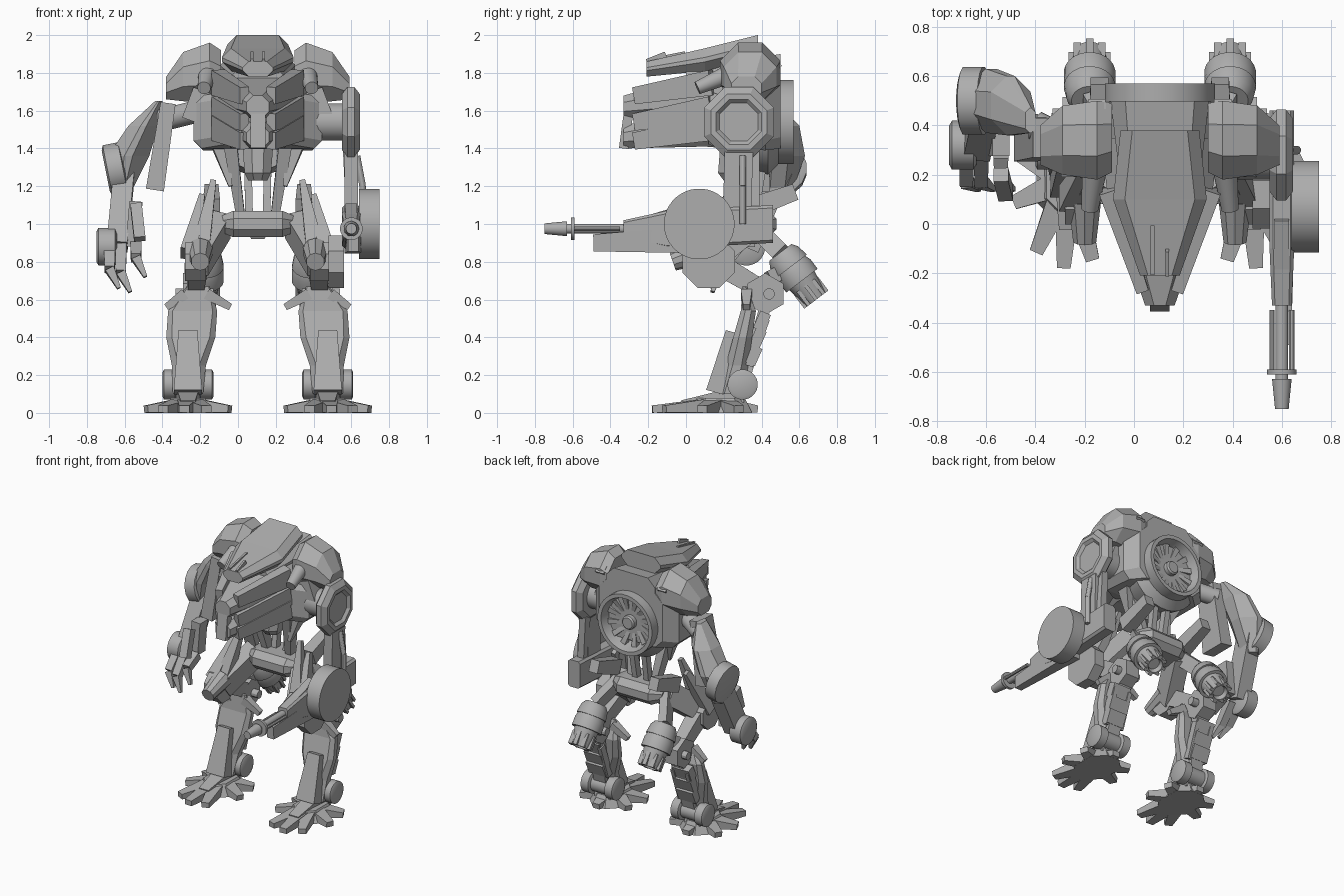
import bpy, bmesh, math
from mathutils import Vector

if "Cube" in bpy.data.objects:
    bpy.data.objects.remove(bpy.data.objects["Cube"])

MIDDLE = .105  # symmetry plane of body and legs
COLOUR = (.42, .42, .42, 1)
grey = bpy.data.materials.new("grey_metal")
grey.use_nodes = True
grey.diffuse_color = COLOUR
grey.node_tree.nodes["Principled BSDF"].inputs["Base Color"].default_value = COLOUR

# Turned outlines: fraction along the axis, fraction of the radius
ROD = [(0, 1), (1, 1)]
CONE = [(0, .7), (1, 1)]
DRUM = [(0, .8), (.1, 1), (.9, 1), (1, .8)]
CUP = [(0, .8), (.3, 1), (.7, 1), (1, .8), (1, .65), (.8, .55)]
INTAKE = [(0, .9), (.5, 1), (.7, .8), (1, .8), (1, .7), (.6, .6)]
JET = [(0, .7), (.1, .9), (.3, 1), (.3, .9), (.4, 1), (.6, 1), (.6, .8), (1, .6), (1, .5), (.9, .4)]


def finish(name, rings, pair, smooth=False):
    """Skin point rings and cap both ends; pair adds the mirrored twin."""
    for side in (("left_", "right_") if pair else ("",)):
        bm = bmesh.new()
        loops = []
        for ring in rings:
            points = [Vector(point) for point in ring]
            if side == "right_":
                for point in points:
                    point.x = MIDDLE + MIDDLE - point.x
            loops.append([bm.verts.new(point) for point in points])
        for before, after in zip(loops, loops[1:]):
            for i in range(len(before)):
                bm.faces.new((before[i - 1], before[i], after[i], after[i - 1]))
        bm.faces.new(loops[0])
        bm.faces.new(loops[-1])
        bmesh.ops.recalc_face_normals(bm, faces=bm.faces)
        mesh = bpy.data.meshes.new(side + name)
        bm.to_mesh(mesh)
        bm.free()
        if smooth:
            mesh.shade_smooth()
            mesh.set_sharp_from_angle(angle=math.radians(30))
        mesh.materials.append(grey)
        bpy.context.collection.objects.link(bpy.data.objects.new(side + name, mesh))


def near(joint, out=0, back=0, up=0):
    return joint + Vector((out, back, up))


def section(x=MIDDLE, y=0, z=0, wide=.1, tall=.1):
    """Centre and half sizes of one chamfered cross-section."""
    return Vector((x, y, z)), wide, tall


def loft(name, axis, sections, pair=False, chamfer=.6):
    u, v = [Vector([float(letter == other) for other in "xyz"]) for letter in "xyz" if letter != axis]
    rings = []
    for centre, wide, tall in sections:
        cut = chamfer * min(wide, tall)
        ring = []
        for i, j in ((1, 1), (-1, 1), (-1, -1), (1, -1)):
            corners = [(wide * i, (tall - cut) * j), ((wide - cut) * i, tall * j)]
            ring += [centre + u * a + v * b for a, b in corners[::i * j]]
        rings.append(ring)
    finish(name, rings, pair)


def frame(start, end):
    along = end - start
    guide = Vector((1, 0, 0)) if abs(along.normalized().x) < .8 else Vector((0, 1, 0))
    deep = along.cross(guide).normalized()
    return deep.cross(along).normalized(), deep


def beam(name, start, end, width, depth, taper=1, pair=False):
    """Box bar between two points; taper scales the far end."""
    wide, deep = frame(start, end)
    rings = []
    for point, scale in ((start, .5), (end, .5 * taper)):
        rings.append([point + wide * (width * scale * i) + deep * (depth * scale * j)
                      for i, j in ((1, 1), (-1, 1), (-1, -1), (1, -1))])
    finish(name, rings, pair)


def lathe(name, start, end, radius, outline=ROD, sides=24, pair=False):
    wide, deep = frame(start, end)
    angles = [math.tau * (i + .5) / sides for i in range(sides)]
    rings = [[start.lerp(end, t) + (wide * math.cos(a) + deep * math.sin(a)) * radius * scale
              for a in angles] for t, scale in outline]
    finish(name, rings, pair, smooth=sides > 10)


# Joints that the parts hang from
CHEST = Vector((MIDDLE, .3, 1.54))
SHOULDER = Vector((.5, .28, 1.54))
HIP = Vector((.3, .35, 1))
KNEE = Vector((.42, .1, .8))
HOCK = Vector((.44, .44, .63))
ANKLE = Vector((.475, .3, .15))
THRUSTER = Vector((.39, .5, .85))
NOZZLE = Vector((.39, .69, .6))
BREECH = Vector((.6, .1, 1))
ARMPIT = Vector((-.4, .4, 1.6))
ELBOW = Vector((-.6, .5, 1.3))
WRIST = Vector((-.64, .32, .88))

# Head: hood, canopy, jaw and snout
loft("hood", "y", [section(y=-.21, z=1.82, wide=.08, tall=.04), section(y=.1, z=1.87, wide=.19, tall=.06),
                   section(y=.38, z=1.94, wide=.16, tall=.06)], chamfer=.8)
loft("neck_block", "y", [section(z=1.76, wide=.14, tall=.06), section(y=.5, z=1.8, wide=.2)])
loft("canopy", "y", [section(y=-.33, z=1.62, wide=.06, tall=.06),
                     section(y=.1, z=1.68, wide=.21, tall=.12),
                     section(y=.35, z=1.68, wide=.24, tall=.14)])
loft("jaw", "y", [section(y=-.33, z=1.46, wide=.06, tall=.06),
                  section(y=.1, z=1.52, wide=.2, tall=.11),
                  section(y=.35, z=1.52, wide=.24, tall=.13)])
beam("snout", near(CHEST, back=-.63, up=-.14), near(CHEST, back=-.6, up=.08), width=.08, depth=.05)
for level, name in ((-.1, "jaw_blade"), (0, "cheek_blade"), (.14, "brow_blade")):
    beam(name, near(CHEST, out=.07, back=-.57, up=level),
         near(CHEST, out=.21, back=-.16, up=level + .07), width=.05, depth=.09, taper=1.5, pair=True)
for out, back in ((-.03, -.3), (.03, -.4)):
    beam("antenna_blade", near(CHEST, out, back=-.5, up=.3), near(CHEST, out, back, up=.34),
         width=.015, depth=.07)
lathe("side_gun", near(SHOULDER, out=-.11, back=-.22, up=.18),
      near(SHOULDER, out=-.13, back=-.06, up=.25), radius=.05, outline=CONE, pair=True)

# Torso shell and rear turbine
loft("torso", "y", [section(y=.12, z=1.56, wide=.22, tall=.14), section(y=.2, z=1.54, wide=.34, tall=.14),
                    section(y=.42, z=1.56, wide=.34, tall=.17),
                    section(y=.5, z=1.6, wide=.26, tall=.2)], chamfer=.3)
lathe("turbine_housing", CHEST, near(CHEST, back=.27), radius=.28, outline=INTAKE, sides=32)
lathe("turbine_hub", near(CHEST, back=.14), near(CHEST, back=.24), radius=.05, outline=DRUM)
for i in range(12):
    turn = math.tau * i / 12
    beam("turbine_blade", near(CHEST, .04 * math.cos(turn), .18, .04 * math.sin(turn)),
         near(CHEST, .18 * math.cos(turn + .3), .2, .18 * math.sin(turn + .3)),
         width=.02, depth=.02, taper=2)

# Shoulder armour
loft("shoulder_armour", "x", [section(x=.3, y=.35, z=1.78, wide=.14, tall=.14),
                              section(x=.36, y=.34, z=1.8, wide=.16, tall=.16),
                              section(x=.5, y=.34, z=1.78, wide=.14, tall=.13),
                              section(x=.59, y=.32, z=1.72, wide=.08, tall=.06)], True)
beam("shoulder_vent", near(SHOULDER, out=-.14, back=.17, up=.32),
     near(SHOULDER, out=-.14, back=.21, up=.28), width=.07, depth=.05, pair=True)
beam("shoulder_mount", near(SHOULDER, out=-.12, up=.16), near(SHOULDER, out=-.06),
     width=.14, depth=.18, pair=True)

# Waist struts, pelvis and hip skirts
beam("waist_strut", near(HIP, out=-.05, back=-.1, up=.42), near(HIP, out=-.11),
     width=.07, depth=.1, taper=.6, pair=True)
beam("waist_spike", near(HIP, back=-.06, up=.42), near(HIP, out=-.05, back=-.1, up=.2),
     width=.1, depth=.1, taper=.2, pair=True)
beam("waist_piston", near(HIP, out=-.14, back=.07, up=.42), near(HIP, out=-.15),
     width=.04, depth=.05, pair=True)
loft("chin_block", "z", [section(y=.25, z=1.23, wide=.05, tall=.05), section(y=.27, z=1.27, wide=.07),
                         section(y=.28, z=1.4, wide=.08)])
loft("pelvis", "x", [section(x=MIDDLE + out, y=.34, z=1, wide=wide, tall=wide / 2)
                     for out, wide in ((-.2, .08), (-.13, .14), (.13, .14), (.2, .08))])
beam("pelvis_keel", near(CHEST, up=-.55), near(CHEST, up=-.62), width=.14, depth=.16, taper=.5)
beam("hip_skirt", near(HIP, out=.05, back=-.02, up=.08), near(HIP, out=.05, back=.23, up=.17),
     width=.09, depth=.11, taper=.8, pair=True)

# Thighs, knees and hocks
beam("thigh", HIP, KNEE, width=.11, depth=.16, pair=True)
beam("thigh_fin", near(HIP, out=.04, back=-.1, up=.23), near(KNEE),
     width=.03, depth=.03, taper=3.5, pair=True)
beam("outer_thigh_fin", near(HIP, out=.1, back=-.08, up=.15), near(KNEE, out=.05, up=.04),
     width=.03, depth=.04, taper=3, pair=True)
lathe("knee_drum", near(KNEE, out=-.04), near(KNEE, out=.07), radius=.11, sides=8, pair=True)
lathe("knee_barrel", near(KNEE, out=-.01, back=-.17), near(KNEE, out=-.01, up=.06),
      radius=.07, outline=CONE, sides=10, pair=True)
beam("hock_link", near(KNEE, back=.05), HOCK, width=.1, depth=.12, taper=.8, pair=True)
lathe("hock_plate", near(HOCK, out=-.05, back=-.02), near(HOCK, out=.06, back=-.02), radius=.11,
      sides=6, pair=True)
lathe("hock_pin", near(HOCK, out=-.1), near(HOCK, out=.1), radius=.03, sides=12, pair=True)
for name, out in (("inner_hock_peg", -.19), ("outer_hock_peg", .15)):
    beam(name, near(HOCK, out=out / 3, back=-.12), near(HOCK, out=out, back=-.12, up=-.07),
         width=.06, depth=.06, taper=.6, pair=True)

# Leg thrusters
beam("thruster_arm", HIP, THRUSTER, width=.06, depth=.1, pair=True)
beam("thruster_mount", near(HOCK, up=.08), THRUSTER.lerp(NOZZLE, .3), width=.06, depth=.08, pair=True)
lathe("leg_thruster", THRUSTER, NOZZLE, radius=.105, outline=JET, pair=True)
wide, deep = frame(THRUSTER, NOZZLE)
for i in range(8):
    turn = math.tau * i / 8
    spread = (wide * math.cos(turn) + deep * math.sin(turn)) * .07
    beam("thruster_rib", THRUSTER.lerp(NOZZLE, .7) + spread, NOZZLE + spread,
         width=.03, depth=.02, pair=True)

# Shins and rear pistons
loft("shin_armour", "z", [section(.475, .23, .1, wide=.08, tall=.07),
                          section(.47, .27, .25, wide=.09, tall=.06),
                          section(.46, .3, .4, wide=.13, tall=.05),
                          section(.45, .33, .54, wide=.13, tall=.04),
                          section(.42, .31, .67, wide=.06, tall=.01)], pair=True)
beam("shin_guard", near(ANKLE, back=-.06, up=.28), near(ANKLE, back=-.15, up=-.04),
     width=.1, depth=.06, taper=1.5, pair=True)
beam("calf", HOCK, ANKLE, width=.1, depth=.06, pair=True)
for out in (-.07, .05):
    beam("calf_piston", near(ANKLE, out, back=.12, up=.35), near(ANKLE, out, back=.03, up=.1),
         width=.03, depth=.05, pair=True)
for step in (.15, .24, .33):
    beam("calf_block", near(ANKLE, back=step / 4, up=step - .04),
         near(ANKLE, back=step / 4 + .04, up=step + .05), width=.14, depth=.06, pair=True)
for side in (-1, 1):
    lathe("ankle_drum", near(ANKLE, out=side * .06), near(ANKLE, out=side * .135),
          radius=.08, outline=DRUM, pair=True)
lathe("ankle_axle", near(ANKLE, out=-.1), near(ANKLE, out=.1), radius=.06, pair=True)

# Feet with splayed toes on an oval
SOLE = near(ANKLE, back=-.12, up=-.12)
loft("foot", "z", [section(SOLE.x, SOLE.y, z, wide=.13 - z / 2, tall=.17 - z / 2)
                   for z in (0, .04, .08)], True)
for degrees in (5, 35, -25, 75, -75, 120, -120, 180):
    turn = math.radians(degrees)
    tip = Vector((.23 * math.sin(turn), -math.cos(turn) * (.36 if math.cos(turn) > 0 else .2), -.01))
    beam("toe", near(SOLE + tip * .3, up=.01), SOLE + tip, width=.1, depth=.07, taper=.55, pair=True)
beam("instep", near(ANKLE, up=-.05), near(SOLE, back=-.2, up=.01),
     width=.13, depth=.09, taper=.6, pair=True)

# Left arm: octagonal shoulder drum, link and cannon
lathe("drum_axle", near(SHOULDER, out=-.1), near(SHOULDER, out=.08), radius=.1)
lathe("shoulder_drum", near(SHOULDER, out=.05), near(SHOULDER, out=.145), radius=.2,
      outline=CUP, sides=8)
beam("gun_arm_link", near(SHOULDER, out=.1, up=-.16), near(BREECH, back=.17, up=.06),
     width=.07, depth=.15)
beam("gun_arm_brace", near(SHOULDER, out=.08, back=.08, up=-.14), near(BREECH, back=.26),
     width=.05, depth=.06)
bend = near(BREECH, out=.06, back=.2, up=.2)
for name, end in (("upper_hose", near(bend, out=-.03, up=.16)), ("lower_hose", near(bend, up=-.2))):
    lathe(name, bend, end, radius=.018, sides=12)
loft("gun_body", "y", [section(x=.6, y=-.33, z=.97, wide=.04, tall=.05),
                       section(x=.6, y=-.1, z=.97, wide=.05, tall=.1),
                       section(x=.6, y=.46, z=1, wide=.05, tall=.1)], chamfer=.3)
lathe("gun_magazine", near(BREECH, out=-.12, back=.02, up=-.2), near(BREECH, out=-.04, back=.02, up=-.2),
      radius=.15, sides=8)
beam("gun_underbody", near(BREECH, out=.01, up=-.08), near(BREECH, out=.01, back=-.59, up=-.1),
     width=.09, depth=.15, taper=.6)
beam("gun_top_rail", near(BREECH, back=-.32, up=.01), near(BREECH, back=-.08, up=.08),
     width=.06, depth=.06)
lathe("ammo_drum", near(BREECH, out=.04, back=-.03), near(BREECH, out=.15, back=-.03),
      radius=.187, sides=40)
muzzle = near(BREECH, back=-.85, up=-.025)
lathe("gun_muzzle", muzzle, near(muzzle, back=.12), radius=.04, outline=CONE)
lathe("gun_barrel", muzzle, near(muzzle, back=.5), radius=.026)
lathe("barrel_ring", near(muzzle, back=.14), near(muzzle, back=.16), radius=.06)
for out in (-.04, .04):
    lathe("gun_side_rod", near(muzzle, out, back=.16), near(muzzle, out, back=.4), radius=.012, sides=8)

# Right arm: shell, elbow, forearm and claw hand
lathe("arm_axle", near(ARMPIT, out=.2, back=-.1), near(ARMPIT, up=-.05), radius=.06)
beam("inner_upper_arm", near(ARMPIT, out=.03, back=-.05, up=.04),
     near(ARMPIT, out=-.04, back=-.05, up=-.42), width=.08, depth=.16, taper=1.2)
loft("arm_shell", "z", [section(-.42, .42, 1.65, wide=.02, tall=.05),
                        section(-.5, .48, 1.52, wide=.08, tall=.12),
                        section(-.58, .5, 1.36, wide=.11, tall=.13),
                        section(-.62, .48, 1.14, wide=.04, tall=.07)], chamfer=.8)
lathe("elbow_cap", ELBOW, near(ELBOW, out=-.1, up=-.02), radius=.14, outline=DRUM, sides=16)
beam("forearm", ELBOW, WRIST, width=.11, depth=.14)
beam("inner_forearm", near(WRIST, out=.1, up=.24), near(WRIST, out=.08), width=.07, depth=.09)
lathe("wrist_disc", WRIST, near(WRIST, out=-.11), radius=.1, outline=DRUM)
beam("thumb", near(WRIST, out=.1, back=-.12, up=.22), near(WRIST, out=.12, back=-.2, up=.04),
     width=.06, depth=.06)
for out, drop in ((.1, .1), (.02, .18), (-.04, .16)):
    knuckle = near(WRIST, out, back=-.15, up=.04 - drop)
    beam("finger", near(WRIST, out, back=-.04), knuckle, width=.06, depth=.06, taper=.9)
    beam("finger_tip", knuckle, near(knuckle, out=.05, back=-.03, up=-.1), width=.05, depth=.05, taper=.4)
